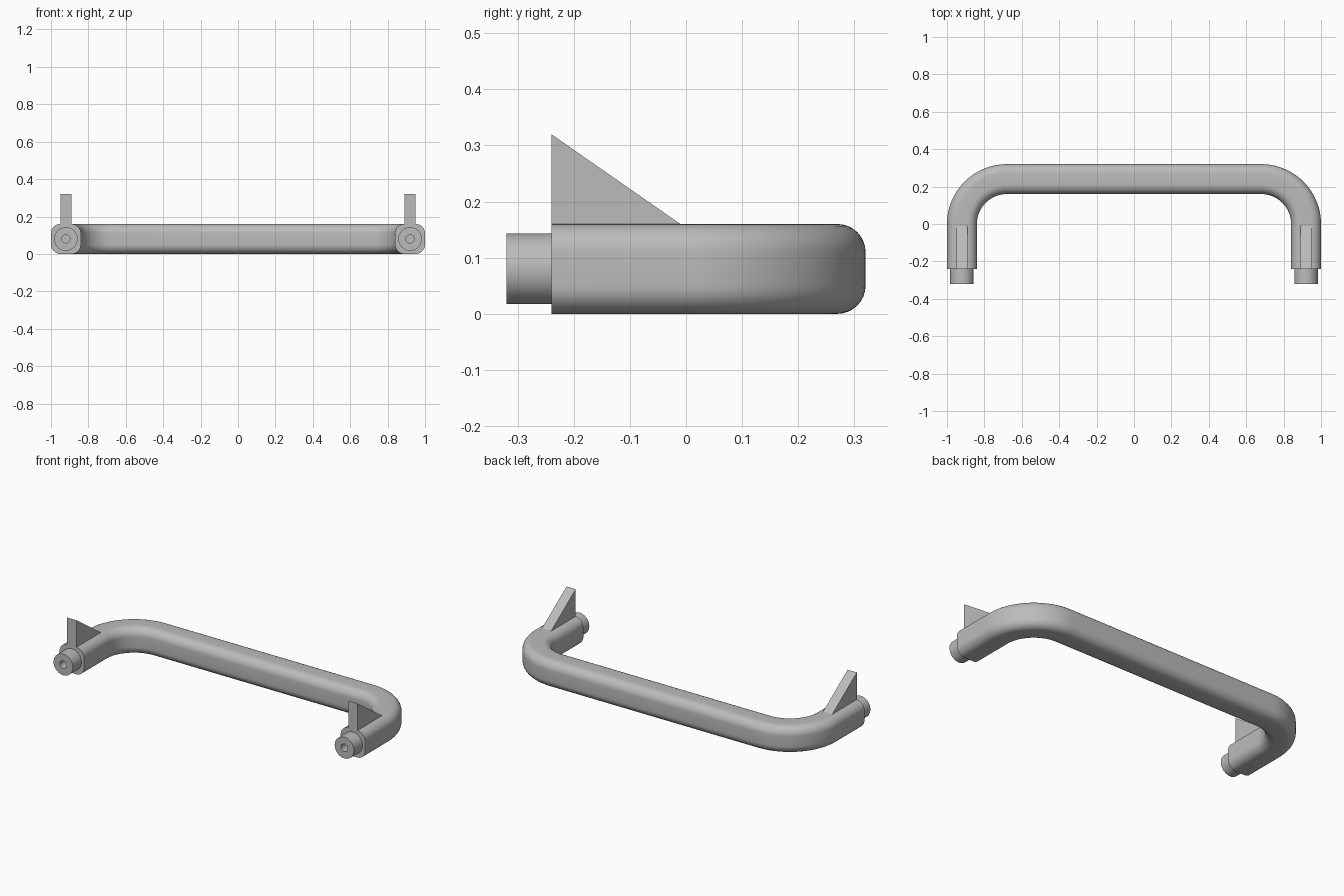
import bpy, bmesh
from math import sin, cos, pi, radians
from mathutils import Vector

if "Cube" in bpy.data.objects:
    bpy.data.objects.remove(bpy.data.objects["Cube"], do_unlink=True)

HALF = 0.08          # half thickness of the bar
FILLET = 0.05        # rounding of the bar section
LEG_X = 0.92         # centre line of each leg
BEND = 0.24          # bend radius on the centre line
LEG_END = -0.24      # front end of the legs

grey = bpy.data.materials.new("satin grey")
grey.use_nodes = True
color = (0.5, 0.5, 0.5, 1)
grey.diffuse_color = color
grey.node_tree.nodes["Principled BSDF"].inputs["Base Color"].default_value = color


def finish(bm, name):
    bmesh.ops.recalc_face_normals(bm, faces=bm.faces)
    mesh = bpy.data.meshes.new(name)
    bm.to_mesh(mesh)
    bm.free()
    obj = bpy.data.objects.new(name, mesh)
    bpy.context.collection.objects.link(obj)
    mesh.materials.append(grey)
    bpy.ops.object.select_all(action="DESELECT")
    obj.select_set(True)
    bpy.context.view_layer.objects.active = obj
    bpy.ops.object.shade_smooth_by_angle(angle=radians(30))
    return obj


def bridge(bm, a, b):
    n = len(a)
    for i in range(n):
        j = (i + 1) % n
        bm.faces.new((a[i], a[j], b[j], b[i]))


# Rounded square section: (outward offset, height)
section = []
for quarter in range(4):
    mid = (quarter + 0.5) * pi / 2
    cx = (HALF - FILLET) * (1 if cos(mid) > 0 else -1)
    cz = (HALF - FILLET) * (1 if sin(mid) > 0 else -1)
    for k in range(9):
        a = (quarter + k / 8) * pi / 2
        section.append((cx + FILLET * cos(a), cz + FILLET * sin(a)))

# Centre line as (point, outward direction): right leg, two bends, left leg
path = [(Vector((LEG_X, LEG_END, HALF)), Vector((1, 0, 0)))]
for side, start in ((1, 0), (-1, pi / 2)):
    centre = Vector((side * (LEG_X - BEND), 0, HALF))
    for k in range(25):
        a = start + k / 24 * pi / 2
        out = Vector((cos(a), sin(a), 0))
        path.append((centre + out * BEND, out))
path.append((Vector((-LEG_X, LEG_END, HALF)), Vector((-1, 0, 0))))

# Handle bar
bm = bmesh.new()
rings = [[bm.verts.new(p + out * u + Vector((0, 0, v))) for u, v in section]
         for p, out in path]
for a, b in zip(rings, rings[1:]):
    bridge(bm, a, b)
bm.faces.new(rings[0])
bm.faces.new(rings[-1])
finish(bm, "handle_bar")


# Round mounting peg with a blind screw hole
def peg(name, x):
    bm = bmesh.new()
    profile = [(0.063, LEG_END), (0.063, -0.32), (0.022, -0.32), (0.022, -0.25)]
    rings = [[bm.verts.new((x + r * cos(2 * pi * i / 48), y,
                            HALF + r * sin(2 * pi * i / 48))) for i in range(48)]
             for r, y in profile]
    for a, b in zip(rings, rings[1:]):
        bridge(bm, a, b)
    bm.faces.new(rings[0])
    bm.faces.new(rings[-1])
    finish(bm, name)


# Triangular fin standing on the leg
def fin(name, x):
    bm = bmesh.new()
    outline = [(LEG_END, 0.15), (LEG_END, 0.32), (-0.01, 0.16), (-0.01, 0.15)]
    sides = [[bm.verts.new((x + dx, y, z)) for y, z in outline]
             for dx in (-0.03, 0.03)]
    bridge(bm, *sides)
    for s in sides:
        bm.faces.new(s)
    finish(bm, name)


for label, x in (("left", LEG_X), ("right", -LEG_X)):
    peg(label + "_peg", x)
    fin(label + "_fin", x)
